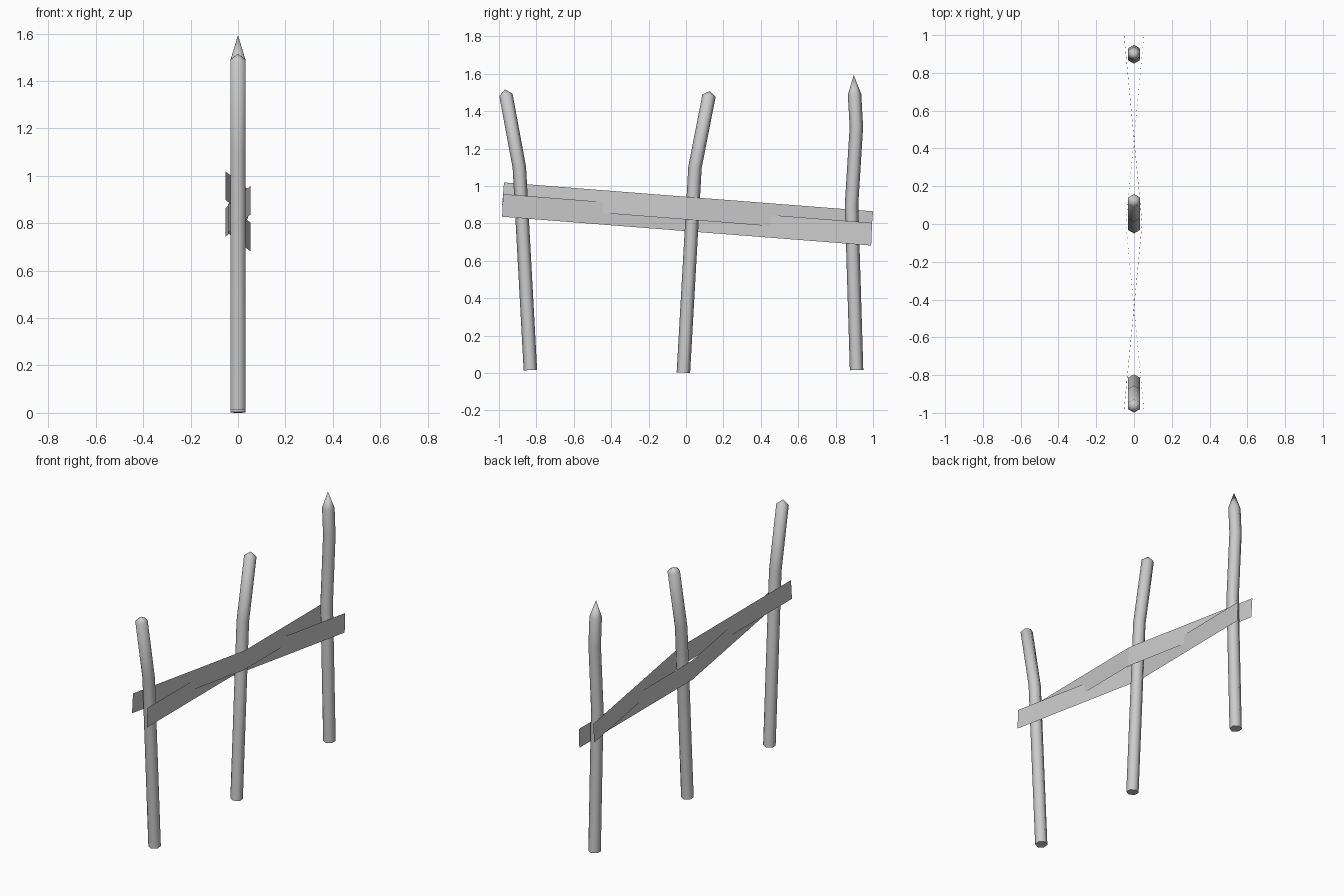
import bpy
import bmesh
import math
from mathutils import Vector

cube = bpy.data.objects.get("Cube")
if cube:
    bpy.data.objects.remove(cube, do_unlink=True)

grey = bpy.data.materials.new("weathered grey")
grey.use_nodes = True
colour = (0.6, 0.6, 0.6, 1)
grey.diffuse_color = colour
grey.node_tree.nodes["Principled BSDF"].inputs["Base Color"].default_value = colour

SIDES = 6
RADIUS = 0.036


def finish(name, bm):
    mesh = bpy.data.meshes.new(name)
    bm.to_mesh(mesh)
    bm.free()
    mesh.materials.append(grey)
    obj = bpy.data.objects.new(name, mesh)
    bpy.context.collection.objects.link(obj)
    return obj


def post(name, path, tip):
    """Six-sided stake swept along a (y, z) path, closed by a point."""
    bm = bmesh.new()
    pts = [Vector((0, y, z)) for y, z in path]
    rings = []
    for i, p in enumerate(pts):
        along = (pts[min(i + 1, len(pts) - 1)] - pts[max(i - 1, 0)]).normalized()
        across = Vector((0, along.z, -along.y))
        ring = []
        for k in range(SIDES):
            a = math.tau * k / SIDES
            offset = across * math.cos(a) + Vector((-math.sin(a), 0, 0))
            ring.append(bm.verts.new(p + offset * RADIUS))
        rings.append(ring)
    apex = bm.verts.new((0, *tip))
    for k in range(SIDES):
        n = (k + 1) % SIDES
        for low, high in zip(rings, rings[1:]):
            bm.faces.new((low[k], low[n], high[n], high[k]))
        bm.faces.new((rings[-1][k], rings[-1][n], apex))
    bm.faces.new(rings[0])
    bmesh.ops.recalc_face_normals(bm, faces=bm.faces)
    obj = finish(name, bm)
    bpy.ops.object.select_all(action="DESELECT")
    obj.select_set(True)
    bpy.context.view_layer.objects.active = obj
    bpy.ops.object.shade_smooth_by_angle(angle=math.radians(61))


def rail(name, side, drop):
    """Thin board woven around the posts: one side at the ends, the other mid-span."""
    bm = bmesh.new()
    columns = []
    for y, x, top in ((-0.973, 0.052, 1.019), (0.008, -0.043, 0.942), (1.0, 0.052, 0.865)):
        columns.append((bm.verts.new((side * x, y - 0.005 * drop / 0.062, top - drop)),
                        bm.verts.new((side * x, y - 0.01, top - drop - 0.121))))
    for a, b in zip(columns, columns[1:]):
        bm.faces.new((a[0], a[1], b[1], b[0]))
    finish(name, bm)


# Bent stakes
post("front_post", [(-0.832, 0.016), (-0.891, 1.1), (-0.963, 1.488)], (-0.968, 1.516))
post("middle_post", [(-0.014, 0.002), (0.048, 1.1), (0.123, 1.483)], (0.128, 1.508))
post("back_post", [(0.912, 0.016), (0.885, 0.9), (0.911, 1.315), (0.901, 1.49)], (0.897, 1.594))

# Crossing rails
rail("upper_rail", -1, 0)
rail("lower_rail", 1, 0.062)
